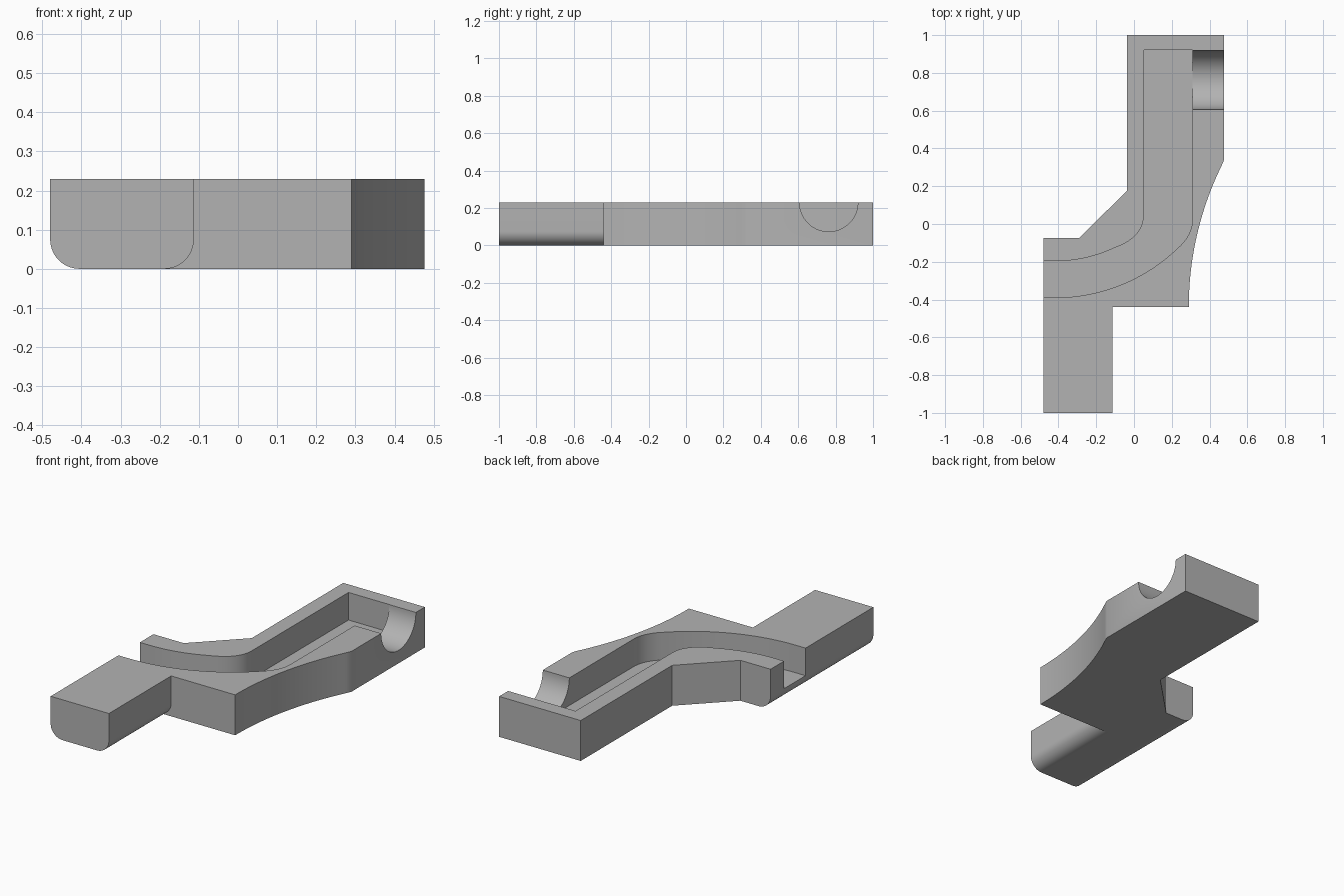
import bpy, bmesh, math
from mathutils import Vector

cube = bpy.data.objects.get("Cube")
if cube:
    bpy.data.objects.remove(cube, do_unlink=True)

H = 0.23        # body height
FLOOR = 0.073   # channel floor height
R_EDGE = 0.075  # rounding under the handle

grey = bpy.data.materials.new("neutral_grey")
grey.use_nodes = True
colour = (0.45, 0.45, 0.45, 1)
grey.diffuse_color = colour
grey.node_tree.nodes["Principled BSDF"].inputs["Base Color"].default_value = colour


def prism(name, points, offset):
    """Extrude a closed 3D outline along a vector."""
    bm = bmesh.new()
    face = bm.faces.new([bm.verts.new(p) for p in points])
    ext = bmesh.ops.extrude_face_region(bm, geom=[face])
    verts = [g for g in ext["geom"] if isinstance(g, bmesh.types.BMVert)]
    bmesh.ops.translate(bm, verts=verts, vec=offset)
    bmesh.ops.recalc_face_normals(bm, faces=bm.faces)
    mesh = bpy.data.meshes.new(name)
    bm.to_mesh(mesh)
    bm.free()
    mesh.materials.append(grey)
    obj = bpy.data.objects.new(name, mesh)
    bpy.context.collection.objects.link(obj)
    return obj


def arc(cx, cy, r, start, end, n=24):
    return [(cx + r * math.cos(a), cy + r * math.sin(a))
            for a in (start + (end - start) * i / n for i in range(n + 1))]


def bend(a, b, c, n=12):
    a, b, c = Vector(a), Vector(b), Vector(c)
    return [tuple(a.lerp(b, i / n).lerp(b.lerp(c, i / n), i / n))
            for i in range(n + 1)]


def cut(body, cutter):
    cutter.hide_render = True
    mod = body.modifiers.new(cutter.name, "BOOLEAN")
    mod.operation = "DIFFERENCE"
    mod.solver = "EXACT"
    mod.object = cutter
    bpy.context.view_layer.objects.active = body
    bpy.ops.object.modifier_apply(modifier=mod.name)
    bpy.data.objects.remove(cutter, do_unlink=True)


# Body outline with a hollow curved flank on the left side
R_FLANK = 1.70
flank = arc(0.29 + R_FLANK, -0.44, R_FLANK, math.pi,
            math.pi - math.asin(0.78 / R_FLANK))
outline = ([(-0.48, -1), (-0.113, -1), (-0.113, -0.44)] + flank +
           [(0.477, 1), (-0.037, 1), (-0.037, 0.177), (-0.29, -0.075), (-0.48, -0.075)])
outline = [(min(x, 0.477), y) for x, y in outline]
body = prism("channel_bracket", [(x, y, 0) for x, y in outline], (0, 0, H))

# Curved channel, open at the right end
cx, cy, r_out, r_in = -0.42, 0.55, 0.94, 0.747


def sweep(r, x_end):
    return arc(cx, cy, r, -math.pi / 2, -math.acos((x_end - cx) / r))


outer = sweep(r_out, 0.23)
inner = sweep(r_in, -0.10)
channel = ([(-0.6, cy - r_out)] + outer[:-1] +
           bend(outer[-1], (0.31, -0.06), (0.31, 0.03)) +
           [(0.31, 0.92), (0.052, 0.92)] +
           bend((0.052, 0.05), (0.052, -0.07), inner[-1]) +
           inner[-2::-1] + [(-0.6, cy - r_in)])
cut(body, prism("channel_cutter", [(x, y, FLOOR) for x, y in channel], (0, 0, 0.4)))

# Half-round notch through the left wall
notch = arc(0.763, H, 0.156, math.pi, 2 * math.pi, 40)
notch = [(0.607, 0.4)] + notch + [(0.919, 0.4)]
cut(body, prism("notch_cutter", [(0.29, y, z) for y, z in notch], (0.3, 0, 0)))

# Rounded lower edges of the handle
for name, edge, side, y_end in (("right_edge_cutter", -0.48, -1, 0.1),
                                ("left_edge_cutter", -0.113, 1, -0.44)):
    quarter = arc(0, R_EDGE, R_EDGE, 0, -math.pi / 2, 16)
    profile = [(0.05 + R_EDGE, R_EDGE)] + quarter + [(0, -0.05), (0.05 + R_EDGE, -0.05)]
    pts = [(edge + side * (u - R_EDGE), -1.1, z) for u, z in profile]
    cut(body, prism(name, pts, (0, y_end + 1.1, 0)))

# Smooth curved walls, keep the machined edges crisp
bpy.ops.object.select_all(action="DESELECT")
body.select_set(True)
bpy.context.view_layer.objects.active = body
bpy.ops.object.shade_smooth_by_angle(angle=math.radians(25))
